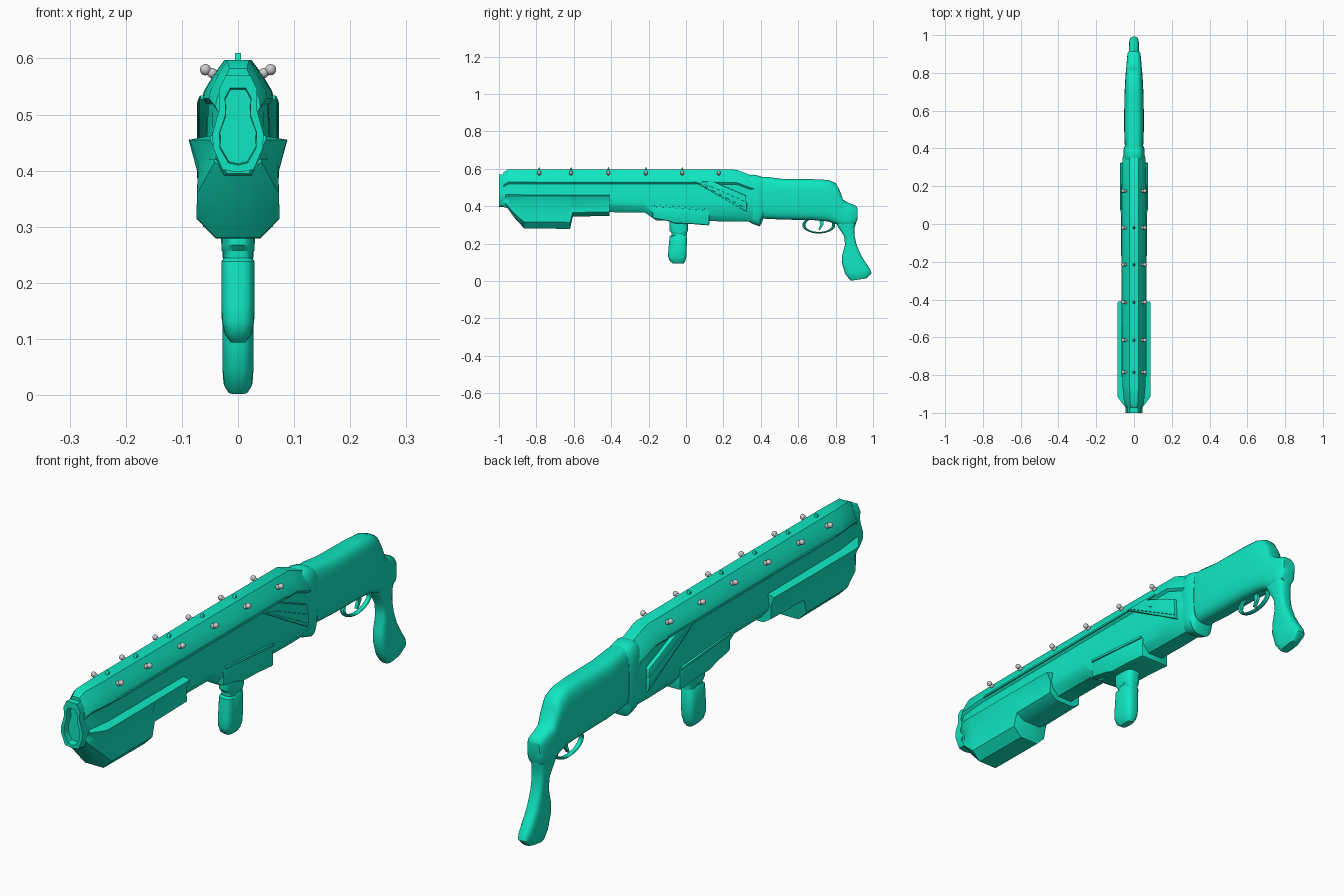
import bpy, bmesh
from math import sin, cos, pi, radians
from mathutils import Vector

if "Cube" in bpy.data.objects:
    bpy.data.objects.remove(bpy.data.objects["Cube"])

teal = bpy.data.materials.new("teal")
teal.diffuse_color = (0.005, 0.8, 0.54, 1)
teal.use_nodes = True
teal.node_tree.nodes["Principled BSDF"].inputs["Base Color"].default_value = teal.diffuse_color


def finish(ob, mat=teal, angle=35):
    if mat:
        ob.data.materials.append(mat)
    bpy.ops.object.select_all(action='DESELECT')
    ob.select_set(True)
    bpy.context.view_layer.objects.active = ob
    bpy.ops.object.shade_smooth_by_angle(angle=radians(angle))
    return ob


def loft(name, rings, angle=35, bevel=0):
    """Skin a list of equal-length closed rings and cap both ends."""
    bm = bmesh.new()
    vs = [[bm.verts.new(p) for p in r] for r in rings]
    n = len(vs[0])
    for a, b in zip(vs, vs[1:]):
        for i in range(n):
            bm.faces.new((a[i], a[(i + 1) % n], b[(i + 1) % n], b[i]))
    bm.faces.new(vs[0])
    bm.faces.new(vs[-1])
    bmesh.ops.recalc_face_normals(bm, faces=bm.faces[:])
    if bevel:
        bmesh.ops.bevel(bm, geom=bm.edges[:], offset=bevel, segments=2,
                        affect='EDGES', profile=0.5, clamp_overlap=True)
    me = bpy.data.meshes.new(name)
    bm.to_mesh(me)
    bm.free()
    ob = bpy.data.objects.new(name, me)
    bpy.context.collection.objects.link(ob)
    return finish(ob, angle=angle)


def sym(y, half):
    """Ring at y from a right-hand half outline, top centre to bottom centre."""
    return ([(x, y, z) for x, z in half]
            + [(-x, y, z) for x, z in half[-2:0:-1]])


def plate(name, prof, x0, x1, bevel=0.003):
    return loft(name, [[(x, y, z) for y, z in prof] for x in (x0, x1)], bevel=bevel)


def sq(t, p):
    """Superellipse unit point."""
    c, s = cos(t), sin(t)
    return abs(c) ** p * (1 if c > 0 else -1), abs(s) ** p * (1 if s > 0 else -1)


def oval_y(y, w, z0, z1, p=0.6, n=24):
    pts = [sq(2 * pi * (i + .5) / n, p) for i in range(n)]
    return [(w * a, y, (z0 + z1) / 2 + (z1 - z0) / 2 * b) for a, b in pts]


def oval_z(y0, y1, z, w, tilt=0, p=0.6, n=20):
    pts = [sq(2 * pi * (i + .5) / n, p) for i in range(n)]
    return [(w * a, (y0 + y1) / 2 + (y1 - y0) / 2 * b, z + tilt * b) for a, b in pts]


# barrel shroud
def shroud(y, top, bot, w):
    return sym(y, [(0, top), (.38 * w, top), (.68 * w, top - .026), (.95 * w, top - .055),
                   (w, top - .068), (.86 * w, top - .078), (.88 * w, .47), (w, .42),
                   (.9 * w, bot + .03), (.5 * w, bot), (0, bot)])


loft("barrel_shroud", [shroud(*s) for s in [
    (-.975, .582, .395, .04), (-.95, .597, .39, .052), (-.85, .597, .37, .062),
    (-.4, .597, .368, .064), (-.22, .597, .366, .064), (-.16, .597, .325, .064),
    (.27, .595, .318, .064), (.35, .565, .318, .06), (.385, .555, .32, .05)]])

# muzzle with a waisted, hollow bore
outer = [(0, .57), (.022, .57), (.034, .545), (.033, .51), (.046, .465),
         (.044, .44), (.028, .402), (0, .397)]
inner = [(0, .547), (.014, .547), (.023, .53), (.022, .50), (.033, .468),
         (.032, .44), (.017, .414), (0, .41)]
loft("muzzle", [sym(-.93, outer), sym(-1, outer), sym(-1, inner),
                sym(-.86, [(x * .8, .48 + (z - .48) * .8) for x, z in inner])])


# wide fairing under the front of the barrel
def fairing(y, w, bot):
    d = .455 - bot
    return sym(y, [(0, .475), (.05, .462), (w, .455), (.81 * w, .455 - .35 * d),
                   (.84 * w, .455 - .8 * d), (.45 * w, bot), (0, bot)])


loft("front_fairing", [fairing(*s) for s in [
    (-.965, .05, .405), (-.915, .087, .335), (-.865, .088, .281), (-.62, .088, .279),
    (-.605, .087, .345), (-.41, .086, .348)]])

# side rails, swept side panels
for s, side in ((1, "right"), (-1, "left")):
    plate("rail_" + side, [(-.81, .527), (-.81, .534), (.2, .534), (.2, .527)],
          s * .045, s * .067, 0)
    plate("swept_panel_" + side, [(.04, .533), (.15, .53), (.32, .458), (.325, .37)],
          s * .045, s * .07)
    plate("panel_ridge_" + side, [(.06, .527), (.14, .503), (.325, .42), (.325, .385)],
          s * .05, s * .073, .002)

# collar between shroud and receiver
loft("collar", [oval_y(*s) for s in [
    (.33, .05, .32, .56), (.36, .057, .303, .57), (.395, .057, .292, .562),
    (.412, .05, .325, .555)]])

# receiver sweeping down into the rear hump
loft("receiver", [oval_y(*s) for s in [
    (.395, .047, .335, .558), (.43, .05, .332, .558), (.52, .053, .328, .546),
    (.68, .051, .325, .545), (.76, .047, .318, .541), (.80, .044, .305, .525),
    (.822, .042, .295, .485), (.84, .04, .29, .435), (.87, .038, .29, .418),
    (.905, .034, .30, .405), (.917, .026, .33, .39)]], angle=45)

# pistol grip
loft("pistol_grip", [oval_z(*s) for s in [
    (.79, .915, .37, .034), (.795, .912, .32, .034), (.815, .902, .285, .03),
    (.845, .902, .24, .027), (.85, .912, .195, .026), (.835, .935, .14, .027),
    (.832, .96, .10, .028), (.85, .985, .052, .028, .012), (.872, .992, .026, .026, .016),
    (.882, .965, .008, .018, .006)]], angle=45)

# trigger guard and trigger
bpy.ops.mesh.primitive_torus_add(location=(0, .71, .30), rotation=(0, pi / 2, 0),
                                 major_segments=32, minor_segments=8,
                                 major_radius=.08, minor_radius=.008)
guard = bpy.context.object
guard.name = "trigger_guard"
guard.scale = (.52, 1, 1.3)
finish(guard)
plate("trigger", [(.71, .335), (.735, .335), (.735, .30), (.715, .272), (.708, .276), (.718, .30)],
      -.006, .006, .001)

# foregrip mount
plate("foregrip_mount", [(-.178, .41), (.125, .386), (.125, .297), (.03, .305),
                         (-.06, .308), (-.1, .322), (-.178, .335)], -.064, .064, .008)
for s, side in ((1, "right"), (-1, "left")):
    plate("mount_lip_" + side, [(-.17, .408), (.12, .385), (.12, .376), (-.17, .398)],
          s * .05, s * .069, .001)

# foregrip neck and handle
loft("foregrip_neck", [oval_z(*s) for s in [
    (-.09, .012, .325, .032), (-.088, .01, .268, .03), (-.078, .005, .258, .03),
    (-.078, .005, .253, .026), (-.076, .003, .23, .026)]])
loft("foregrip_handle", [oval_z(*s) for s in [
    (-.08, .002, .244, .026), (-.088, .005, .238, .03), (-.095, .004, .16, .03),
    (-.096, .002, .13, .029), (-.088, -.004, .107, .023), (-.07, -.012, .094, .013)]])

# grey double-ball studs and small top fins
stations = (-.785, -.615, -.415, -.215, -.02, .175)
for i, y in enumerate(stations):
    for s, side in ((1, "right"), (-1, "left")):
        for k, (x, z, r) in enumerate(((.058, .58, .010), (.046, .574, .009), (.038, .571, .007))):
            bpy.ops.mesh.primitive_uv_sphere_add(segments=16, ring_count=10, radius=r,
                                                 location=(s * x, y, z))
            bpy.context.object.name = f"stud_{side}_{i}_{k}"
            finish(bpy.context.object, None, 60)
    if i < 5:
        plate(f"top_fin_{i}", [(y - .01, .592), (y + .002, .61), (y + .008, .592)], -.005, .005, 0)
